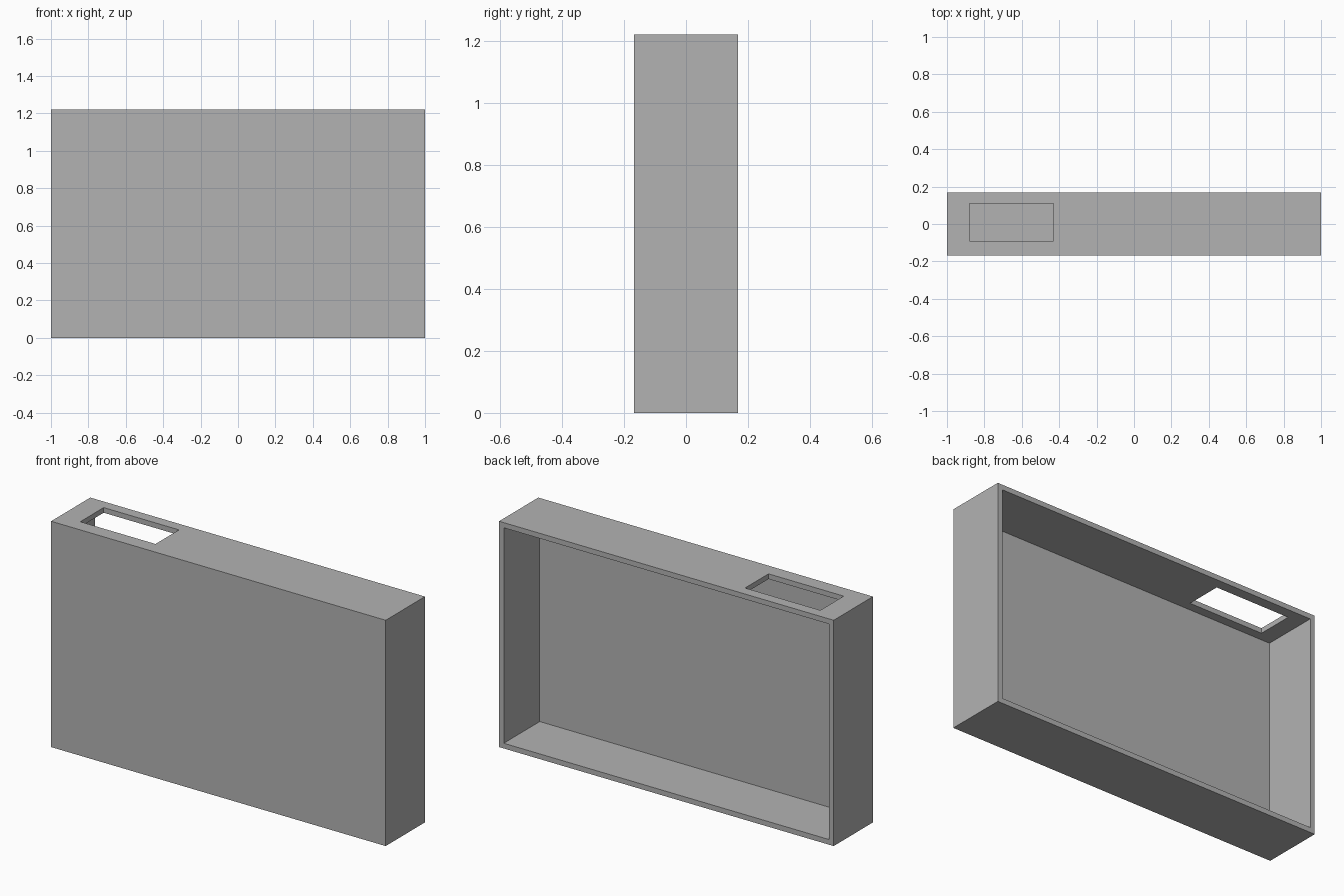
import bpy

WIDTH, DEPTH, HEIGHT, WALL = 2.0, 0.335, 1.22, 0.028

if "Cube" in bpy.data.objects:
    bpy.data.objects.remove(bpy.data.objects["Cube"], do_unlink=True)

grey = bpy.data.materials.new("light_grey")
grey.use_nodes = True
colour = (0.45, 0.45, 0.45, 1)
grey.diffuse_color = colour
grey.node_tree.nodes["Principled BSDF"].inputs["Base Color"].default_value = colour


def box(name, low, high):
    """Box spanning two opposite corners."""
    centre = [(a + b) / 2 for a, b in zip(low, high)]
    bpy.ops.mesh.primitive_cube_add(size=1, location=centre)
    obj = bpy.context.object
    obj.name = name
    obj.scale = [b - a for a, b in zip(low, high)]
    bpy.ops.object.transform_apply(location=True, rotation=False, scale=True)
    obj.data.materials.append(grey)
    return obj


def cut(target, cutter):
    """Subtract the cutter, then discard it."""
    cutter.hide_render = True
    mod = target.modifiers.new("cut", "BOOLEAN")
    mod.operation, mod.solver, mod.object = "DIFFERENCE", "EXACT", cutter
    bpy.context.view_layer.objects.active = target
    bpy.ops.object.modifier_apply(modifier=mod.name)
    bpy.data.objects.remove(cutter, do_unlink=True)


# Outer case
x, y = WIDTH / 2, DEPTH / 2
case = box("case_shell", (-x, -y, 0), (x, y, HEIGHT))

# Hollow interior, open at the back
cut(case, box("cavity_cutter", (-x + WALL, -y + WALL, WALL),
              (x - WALL, y + 0.1, HEIGHT - WALL)))

# Rectangular slot through the top wall
cut(case, box("slot_cutter", (-0.88, -0.09, HEIGHT - 0.1),
              (-0.43, 0.11, HEIGHT + 0.1)))
